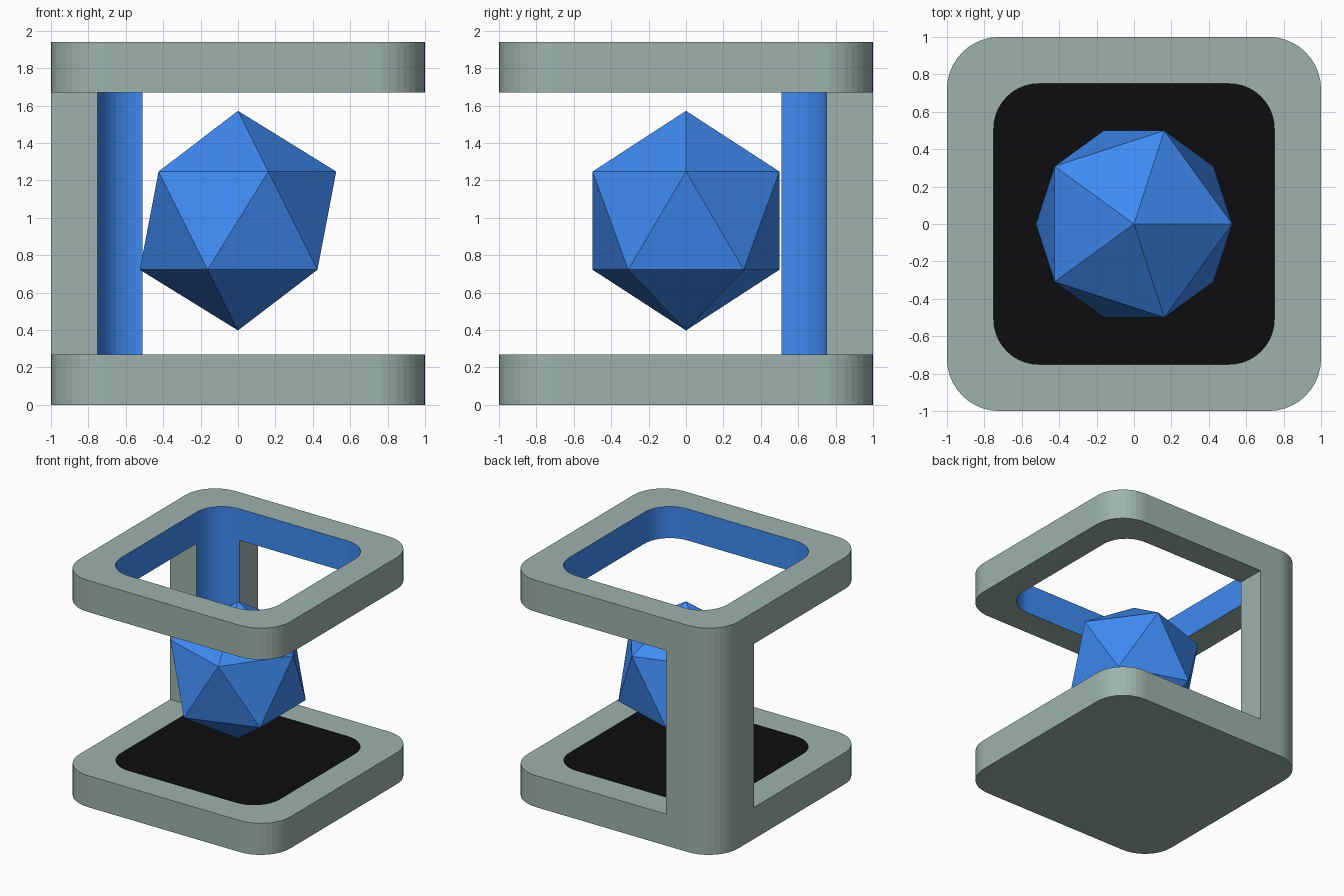
import bpy, bmesh
from math import cos, sin, pi, radians, sqrt
from mathutils import Vector

if "Cube" in bpy.data.objects:
    bpy.data.objects.remove(bpy.data.objects["Cube"])

SEG = 10                      # facets per rounded corner
OUT, R_OUT = 1.0, 0.28        # outer outline
INN, R_INN = 0.75, 0.24       # inner opening
Z1, Z2, Z3 = 0.27, 1.67, 1.94


def material(name, rgb):
    m = bpy.data.materials.new(name)
    m.diffuse_color = (*rgb, 1)
    m.use_nodes = True
    m.node_tree.nodes["Principled BSDF"].inputs["Base Color"].default_value = m.diffuse_color
    return m


GREY = material("frame_grey", (0.34, 0.45, 0.42))
BLUE = material("blue", (0.05, 0.26, 0.90))
BLACK = material("black", (0.004, 0.004, 0.005))
PALE = material("pale_edge", (0.85, 0.68, 0.58))


def finish(name, bm, mats):
    bmesh.ops.recalc_face_normals(bm, faces=bm.faces[:])
    me = bpy.data.meshes.new(name)
    bm.to_mesh(me)
    bm.free()
    for m in mats:
        me.materials.append(m)
    ob = bpy.data.objects.new(name, me)
    bpy.context.collection.objects.link(ob)
    return ob


def corner(half, r, quadrant):
    c = half - r
    sx, sy = [(1, 1), (-1, 1), (-1, -1), (1, -1)][quadrant]
    return [(sx * c + r * cos(a), sy * c + r * sin(a))
            for a in (quadrant * pi / 2 + i * pi / 2 / SEG for i in range(SEG + 1))]


def outline(half, r):
    return [p for q in range(4) for p in corner(half, r, q)]


def frame(name, z0, z1, solid):
    """Rounded square frame; a solid one gets a closed bottom and a black top pad."""
    bm = bmesh.new()
    loop = lambda pts, z: [bm.verts.new((x, y, z)) for x, y in pts]
    outer, inner = outline(OUT, R_OUT), outline(INN, R_INN)
    ob_, ot = loop(outer, z0), loop(outer, z1)
    it = loop(inner, z1)

    def band(a, b, mat=0):
        for i in range(len(a)):
            j = (i + 1) % len(a)
            bm.faces.new((a[i], a[j], b[j], b[i])).material_index = mat

    band(ob_, ot)
    band(ot, it)
    if solid:
        bm.faces.new(ob_)
        bm.faces.new(it).material_index = 2
    else:
        ib = loop(inner, z0)
        band(it, ib, 1)
        band(ib, ob_)
    return finish(name, bm, (GREY, BLUE, BLACK))


# Base slab with black pad, and open top frame
frame("base", 0, Z1, True)
frame("top_frame", Z2, Z3, False)

# Corner post at the back left, blue on its concave inner side
bm = bmesh.new()
c = INN - R_INN
inner = corner(INN, R_INN, 1)                       # from (-c, INN) to (-INN, c)
outer = [(-c, OUT)] + corner(OUT, R_OUT, 1) + [(-OUT, c)]
profile = inner + outer[::-1]
lo = [bm.verts.new((x, y, Z1)) for x, y in profile]
hi = [bm.verts.new((x, y, Z2)) for x, y in profile]
for i in range(len(profile)):
    j = (i + 1) % len(profile)
    f = bm.faces.new((lo[i], lo[j], hi[j], hi[i]))
    f.material_index = 1 if i < SEG else 0
finish("corner_post", bm, (GREY, BLUE))

# Floating twenty-sided gem with pale lines along its edges
bm = bmesh.new()
R, ZC = 0.587, 0.985
h, rr = R / sqrt(5), 2 * R / sqrt(5)
top, bot = bm.verts.new((0, 0, ZC + R)), bm.verts.new((0, 0, ZC - R))
ring = lambda z, off: [bm.verts.new((rr * cos(radians(72 * i + off)),
                                     rr * sin(radians(72 * i + off)), z)) for i in range(5)]
up, dn = ring(ZC + h, 0), ring(ZC - h, 36)
for i in range(5):
    j = (i + 1) % 5
    for tri in ((top, up[i], up[j]), (up[i], dn[i], up[j]),
                (dn[i], dn[j], up[j]), (bot, dn[j], dn[i])):
        bm.faces.new(tri)
rim = bmesh.ops.inset_individual(bm, faces=bm.faces[:], thickness=0.008)["faces"]
for f in rim:
    f.material_index = 1
finish("gem", bm, (BLUE, PALE))
